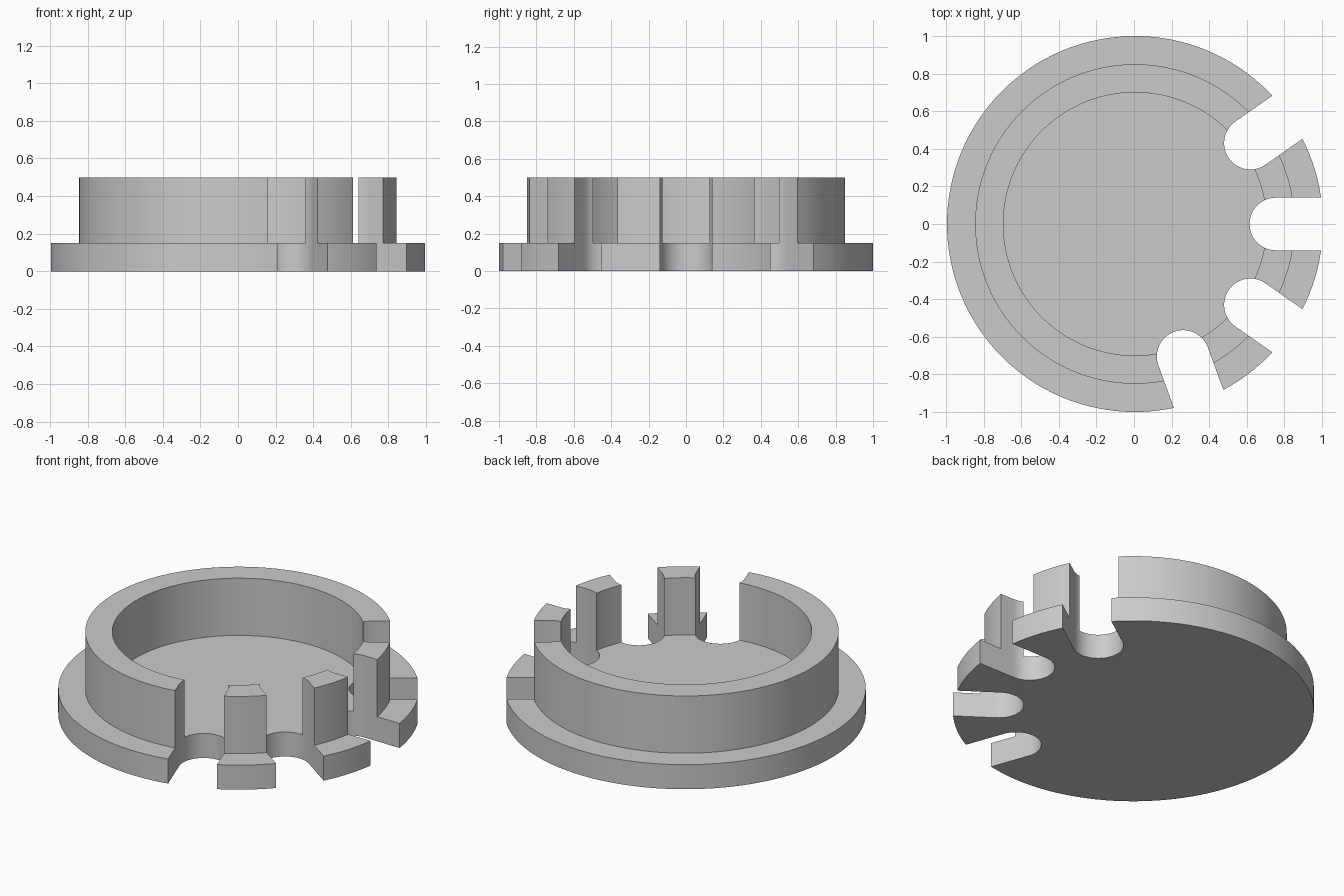
import bpy
import bmesh
from math import cos, sin, pi, radians
from mathutils import Matrix

SEGMENTS = 128
SHIFT = 0.005          # centres the notched outline on x = 0
SLOT_ANGLES = (35, 0, -35, -70)
SLOT_RADIUS = 0.14
SLOT_CENTRE = 0.75

cube = bpy.data.objects.get("Cube")
if cube:
    bpy.data.objects.remove(cube, do_unlink=True)

grey = bpy.data.materials.new("plain grey")
grey.use_nodes = True
colour = (0.6, 0.6, 0.6, 1)
grey.diffuse_color = colour
grey.node_tree.nodes["Principled BSDF"].inputs["Base Color"].default_value = colour


def add_object(name, bm):
    bmesh.ops.recalc_face_normals(bm, faces=bm.faces)
    mesh = bpy.data.meshes.new(name)
    bm.to_mesh(mesh)
    bm.free()
    mesh.materials.append(grey)
    obj = bpy.data.objects.new(name, mesh)
    bpy.context.collection.objects.link(obj)
    return obj


def lathe(name, profile):
    """Turn a profile around z and close both ends with flat discs."""
    bm = bmesh.new()
    rings = []
    for r, z in profile:
        angles = [2 * pi * i / SEGMENTS for i in range(SEGMENTS)]
        rings.append([bm.verts.new((r * cos(a), r * sin(a), z)) for a in angles])
    for low, high in zip(rings, rings[1:]):
        for i in range(SEGMENTS):
            j = (i + 1) % SEGMENTS
            bm.faces.new((low[i], low[j], high[j], high[i]))
    bm.faces.new(rings[0])
    bm.faces.new(rings[-1])
    return add_object(name, bm)


def slot_cutter(angle):
    """Round-ended prism that runs outward through the rim."""
    bm = bmesh.new()
    steps = 24
    outline = [(1.3, SLOT_RADIUS)]
    for i in range(steps + 1):
        a = pi / 2 + pi * i / steps
        outline.append((SLOT_CENTRE + SLOT_RADIUS * cos(a), SLOT_RADIUS * sin(a)))
    outline.append((1.3, -SLOT_RADIUS))
    base = bm.faces.new([bm.verts.new((x, y, -0.2)) for x, y in outline])
    top = bmesh.ops.extrude_face_region(bm, geom=[base])["geom"]
    bmesh.ops.translate(bm, vec=(0, 0, 1),
                        verts=[v for v in top if isinstance(v, bmesh.types.BMVert)])
    bm.transform(Matrix.Rotation(radians(angle), 4, "Z"))
    cutter = add_object("slot_cutter", bm)
    cutter.hide_render = True
    return cutter


# Flanged cup: wide base disc with a raised ring wall
cup = lathe("flanged_cup", [(1, 0), (1, 0.15), (0.85, 0.15),
                            (0.85, 0.5), (0.7, 0.5), (0.7, 0.15)])
bpy.context.view_layer.objects.active = cup
cup.select_set(True)

# Round-ended slots through the wall and the flange
for angle in SLOT_ANGLES:
    cutter = slot_cutter(angle)
    cut = cup.modifiers.new("slot", "BOOLEAN")
    cut.operation = "DIFFERENCE"
    cut.solver = "EXACT"
    cut.object = cutter
    bpy.ops.object.modifier_apply(modifier=cut.name)
    bpy.data.objects.remove(cutter, do_unlink=True)

cup.data.transform(Matrix.Translation((SHIFT, 0, 0)))
bpy.ops.object.select_all(action="DESELECT")
cup.select_set(True)
bpy.ops.object.shade_smooth_by_angle(angle=radians(30))
